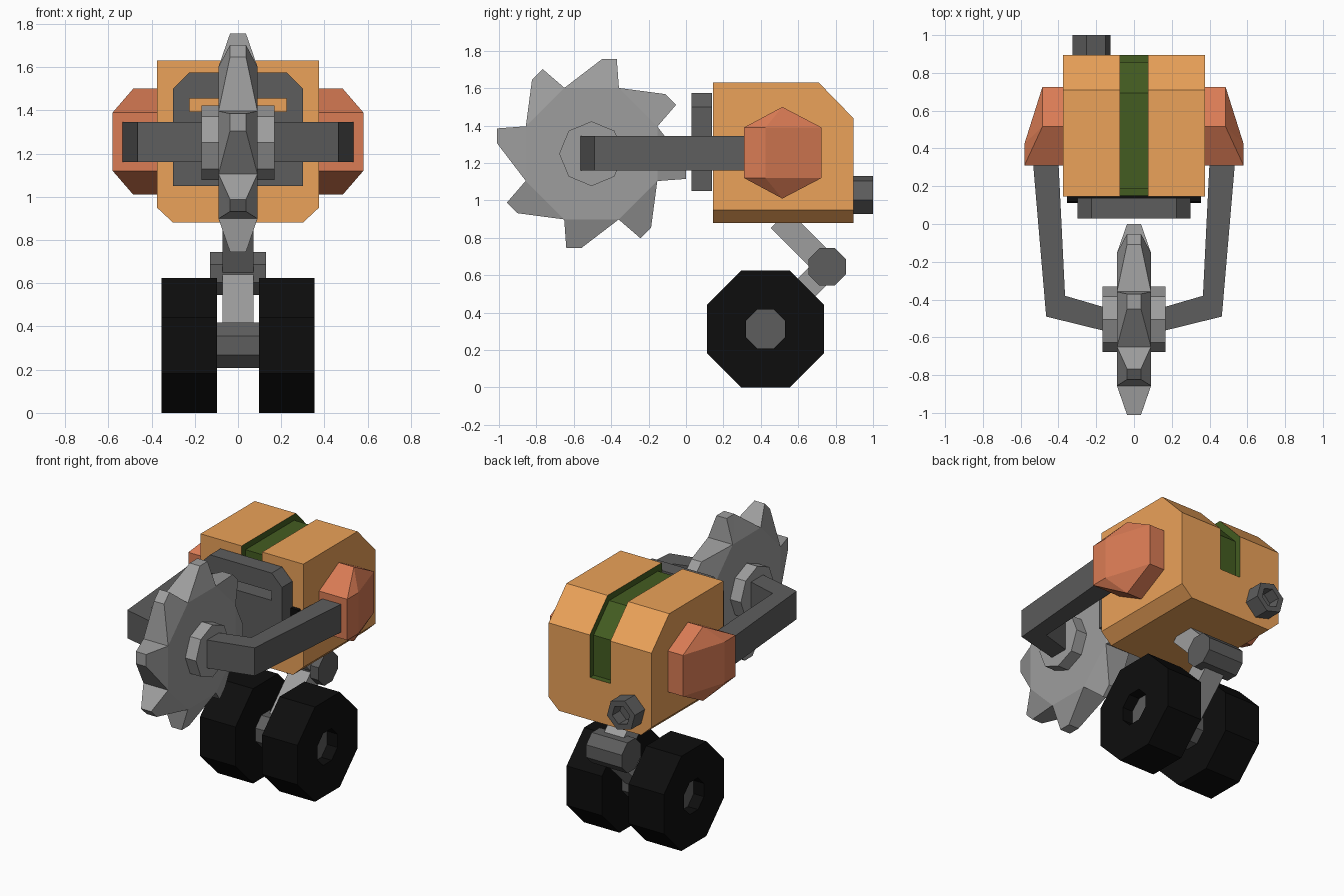
import bpy, bmesh
from math import sin, cos, pi, radians
from mathutils import Vector

if "Cube" in bpy.data.objects:
    bpy.data.objects.remove(bpy.data.objects["Cube"])


def material(name, r, g, b):
    m = bpy.data.materials.new(name)
    m.diffuse_color = (r, g, b, 1)
    m.use_nodes = True
    m.node_tree.nodes["Principled BSDF"].inputs["Base Color"].default_value = m.diffuse_color
    return m


ORANGE = material("orange_paint", 0.83, 0.36, 0.10)
RED = material("red_paint", 0.70, 0.20, 0.09)
GREEN = material("green_stripe", 0.057, 0.107, 0.015)
DARK = material("dark_metal", 0.11, 0.11, 0.11)
LIGHT = material("light_metal", 0.34, 0.34, 0.34)
BLACK = material("black_rubber", 0.004, 0.004, 0.004)


def finish(bm, name, *mats):
    bmesh.ops.recalc_face_normals(bm, faces=bm.faces[:])
    mesh = bpy.data.meshes.new(name)
    bm.to_mesh(mesh)
    bm.free()
    for m in mats:
        mesh.materials.append(m)
    ob = bpy.data.objects.new(name, mesh)
    bpy.context.collection.objects.link(ob)
    return ob


def prism_bm(pts, axis, a, b):
    """Extrude a 2D profile along an axis from a to b."""
    place = {'X': lambda p, t: (t, p[0], p[1]),
             'Y': lambda p, t: (p[0], t, p[1]),
             'Z': lambda p, t: (p[0], p[1], t)}[axis]
    bm = bmesh.new()
    ra, rb = [[bm.verts.new(place(p, t)) for p in pts] for t in (a, b)]
    bm.faces.new(ra)
    bm.faces.new(rb)
    for i in range(len(pts)):
        j = (i + 1) % len(pts)
        bm.faces.new((ra[i], ra[j], rb[j], rb[i]))
    bmesh.ops.recalc_face_normals(bm, faces=bm.faces[:])
    return bm


def prism(name, pts, axis, a, b, mat):
    return finish(prism_bm(pts, axis, a, b), name, mat)


def ngon(cx, cy, r, n, start):
    return [(cx + r * cos(radians(start) + 2 * pi * i / n),
             cy + r * sin(radians(start) + 2 * pi * i / n)) for i in range(n)]


def rect(x0, x1, y0, y1):
    return [(x0, y0), (x1, y0), (x1, y1), (x0, y1)]


def cut(ob, cutter):
    cutter.hide_render = True
    mod = ob.modifiers.new("cut", 'BOOLEAN')
    mod.operation, mod.object, mod.solver = 'DIFFERENCE', cutter, 'EXACT'
    bpy.context.view_layer.objects.active = ob
    bpy.ops.object.modifier_apply(modifier=mod.name)
    bpy.data.objects.remove(cutter)


# Body: chamfered block with a recessed green stripe over front, top and back
bm = prism_bm([(-.3, .88), (.3, .88), (.375, .95), (.375, 1.63), (-.375, 1.63), (-.375, .95)],
              'Y', .145, .895)


def slice_bm(co, no, clear=False):
    res = bmesh.ops.bisect_plane(bm, geom=bm.verts[:] + bm.edges[:] + bm.faces[:],
                                 plane_co=co, plane_no=no, clear_outer=clear)
    return [e for e in res['geom_cut'] if isinstance(e, bmesh.types.BMEdge)]


rim = slice_bm((0, .71, 1.63), Vector((0, .19, .185)).normalized(), True)
bmesh.ops.contextual_create(bm, geom=rim)
slice_bm((.075, 0, 0), (1, 0, 0))
slice_bm((-.075, 0, 0), (1, 0, 0))
slice_bm((0, 0, 1.16), (0, 0, 1))
bmesh.ops.recalc_face_normals(bm, faces=bm.faces[:])
stripe = [f for f in bm.faces
          if abs(f.calc_center_median().x) < .07 and f.calc_center_median().z > 1.16]
walls = bmesh.ops.inset_region(bm, faces=stripe, thickness=0, depth=-.04,
                               use_even_offset=True)['faces']
for f in stripe + walls:
    f.material_index = 1
finish(bm, "body", ORANGE, GREEN)

# Front plate with a slot, and the dark bar behind it
plate = prism("front_plate", [(-.3, 1.05), (.3, 1.05), (.3, 1.5), (.225, 1.575),
                              (-.225, 1.575), (-.3, 1.5)], 'Y', .03, .138, DARK)
cut(plate, prism("slot_cutter", rect(-.225, .225, 1.395, 1.455), 'Y', -.1, .3, DARK))
prism("front_bar", rect(-.355, .355, 1.18, 1.33), 'Y', .12, .15, BLACK)

# Exhaust: hollow hexagonal pipe at the back
bm = prism_bm(ngon(-.225, 1.03, .105, 6, 45), 'Y', .885, 1.0)
cap = [f for f in bm.faces if f.normal.y > .9]
bmesh.ops.inset_region(bm, faces=cap, thickness=.04)
bmesh.ops.inset_region(bm, faces=cap, thickness=0, depth=-.08)
finish(bm, "exhaust_pipe", DARK)

for side, s in (("right", 1), ("left", -1)):
    # Shoulder pod: hexagonal base tapering outwards
    bm = bmesh.new()
    pts = [(.365, y, z) for y, z in ((.515, 1.5), (.725, 1.39), (.725, 1.12),
                                     (.515, 1.01), (.31, 1.12), (.31, 1.39))]
    pts += [(.485, .515, 1.5), (.485, .515, 1.01)]
    for z in (1.12, 1.39):
        pts += [(.485, .725, z), (.58, .425, z), (.58, .31, z)]
    for x, y, z in pts:
        bm.verts.new((s * x, y, z))
    bmesh.ops.convex_hull(bm, input=bm.verts[:])
    bmesh.ops.dissolve_limit(bm, angle_limit=.02, verts=bm.verts[:], edges=bm.edges[:])
    finish(bm, side + "_shoulder", RED)

    # Arm bent inwards to the saw hub
    prism(side + "_arm", [(s * x, y) for x, y in (
        (.535, .33), (.465, -.49), (.16, -.565), (.16, -.44), (.365, -.38), (.4, .33))],
        'Z', 1.16, 1.345, DARK)

    # Tyre with an octagonal hole
    tyre = prism(side + "_tyre", ngon(.425, .3125, .3125 / cos(pi / 8), 8, 22.5),
                 'X', s * .097, s * .355, BLACK)
    cut(tyre, prism("hole_cutter", ngon(.425, .3125, .105 / cos(pi / 8), 8, 22.5),
                    'X', s * .05, s * .5, BLACK))

# Saw blade: eight-sided disc whose teeth thin out towards the tips
CY, CZ = -.505, 1.25
bm = bmesh.new()
rings = []
for s in (1, -1):
    ring = []
    for i in range(8):
        a = -i * pi / 4
        tooth = []
        for x, y, z in ((.09, -.145, .352), (.037, .055, .505), (.037, .135, .505)):
            tooth.append(bm.verts.new((s * x, CY + y * cos(a) - z * sin(a),
                                       CZ + y * sin(a) + z * cos(a))))
        ring.append(tooth)
    bm.faces.new([t[0] for t in ring])
    for i in range(8):
        n, t1, t2 = ring[i]
        m = ring[(i + 1) % 8][0]
        bm.faces.new((n, t1, m))
        bm.faces.new((t1, t2, m))
    rings.append([v for t in ring for v in t])
for i in range(24):
    j = (i + 1) % 24
    bm.faces.new((rings[0][i], rings[0][j], rings[1][j], rings[1][i]))
finish(bm, "saw_blade", LIGHT)
prism("saw_hub", ngon(CY, CZ, .173, 8, 90), 'X', -.168, .168, LIGHT)

# Folded leg: two diagonal struts, knee and axle
W = .095
prism("upper_leg", [(.755 - W, .645), (.755, .645 + W), (.5, .9 + W), (.5 - W, .9)],
      'X', -.072, .072, LIGHT)
prism("lower_leg", [(.755, .645 - W), (.755 - W, .645), (.425 - W / 2, .315 + W / 2),
                    (.425 + W / 2, .315 - W / 2)], 'X', -.072, .072, LIGHT)
for ob_name in ("upper_leg", "lower_leg"):
    # centre each strut on the line through the knee
    off = W / 2
    dz = -off if ob_name == "upper_leg" else off
    dy = off if ob_name == "upper_leg" else 0
    ob = bpy.data.objects[ob_name]
    for v in ob.data.vertices:
        v.co.y += dy
        v.co.z += dz if ob_name == "upper_leg" else 0
prism("knee_joint", ngon(.755, .645, .1 / cos(pi / 8), 8, 22.5), 'X', -.13, .13, DARK)
prism("axle", ngon(.425, .3125, .105 / cos(pi / 8), 8, 22.5), 'X', -.28, .28, DARK)
